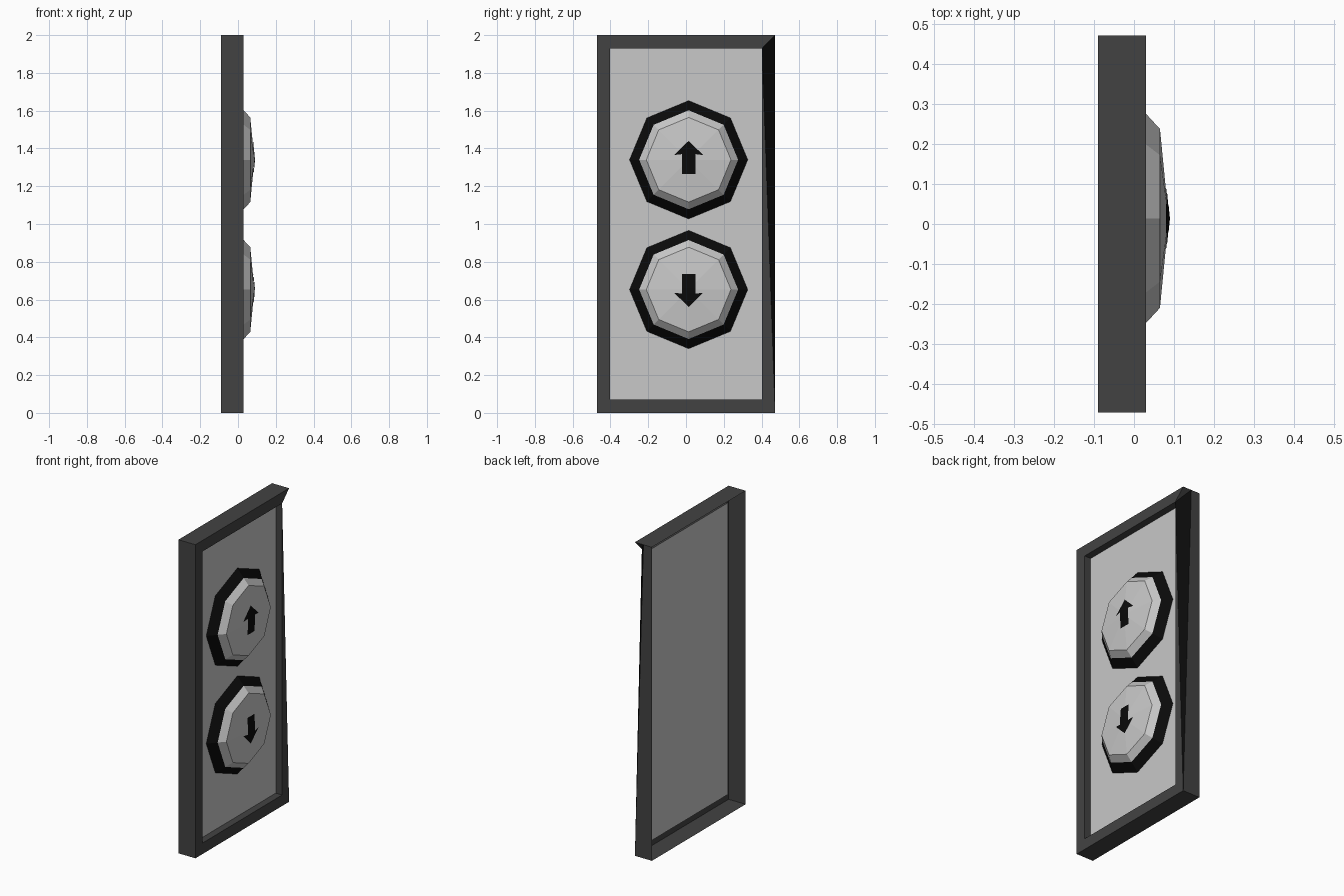
import bpy, bmesh, math

if "Cube" in bpy.data.objects:
    bpy.data.objects.remove(bpy.data.objects["Cube"])


def material(name, r, g, b):
    m = bpy.data.materials.new(name)
    m.diffuse_color = (r, g, b, 1)
    m.use_nodes = True
    m.node_tree.nodes["Principled BSDF"].inputs["Base Color"].default_value = m.diffuse_color
    return m


DARK = material("dark grey", 0.055, 0.055, 0.055)
LIGHT = material("light grey", 0.58, 0.58, 0.58)
BLACK = material("black", 0.003, 0.003, 0.003)


def make_object(name, bm, mats, recalc=True):
    if recalc:
        bmesh.ops.recalc_face_normals(bm, faces=bm.faces)
    me = bpy.data.meshes.new(name)
    bm.to_mesh(me)
    bm.free()
    for m in mats:
        me.materials.append(m)
    ob = bpy.data.objects.new(name, me)
    bpy.context.collection.objects.link(ob)
    return ob


# Frame: hollow shell open at the back, swept around four corners
def rect_ring(bm, x, inset):
    y, lo, hi = 0.472 - inset, inset, 2 - inset
    return [bm.verts.new((x, a, b)) for a, b in ((-y, lo), (y, lo), (y, hi), (-y, hi))]


bm = bmesh.new()
rings = [rect_ring(bm, x, i) for x, i in
         ((-0.09, 0), (-0.03, 0), (0.03, 0), (0.03, 0.07), (-0.015, 0.07))]
for i in range(4):
    for k in range(4):
        if k == 1 and i in (1, 2):
            continue  # this side has a collapsed outer corner, built below
        a, b, n = rings[i], rings[i + 1], (k + 1) % 4
        bm.faces.new((a[k], a[n], b[n], b[k]))
mid, outer, inner = rings[1:4]
bm.faces.new((outer[1], inner[2], inner[1]))
bm.faces.new((mid[1], mid[2], outer[1]))
bm.faces.new((mid[2], outer[2], inner[2]))
bm.faces.new((mid[2], inner[2], outer[1])).material_index = 1
make_object("frame", bm, [DARK, BLACK])

# Back panel inside the frame
bm = bmesh.new()
bm.faces.new(rect_ring(bm, -0.015, 0.07))
make_object("panel", bm, [LIGHT], recalc=False)

# Faceted domed buttons with a black lower band
CY, APEX, TOP_X, TOP_R = 0.014, 0.087, 0.065, 0.224


def button(name, cz):
    bm = bmesh.new()
    loops = []
    for x, r in ((-0.015, 0.313), (0.03, 0.262), (TOP_X, TOP_R)):
        loops.append([bm.verts.new((x, CY + r * math.cos(k * math.pi / 4),
                                    cz + r * math.sin(k * math.pi / 4))) for k in range(8)])
    tip = bm.verts.new((APEX, CY, cz))
    for k in range(8):
        n = (k + 1) % 8
        for i in range(2):
            f = bm.faces.new((loops[i][k], loops[i][n], loops[i + 1][n], loops[i + 1][k]))
            f.material_index = 1 if i == 0 else 0
        bm.faces.new((loops[2][k], loops[2][n], tip))
    make_object(name, bm, [LIGHT, BLACK], recalc=False)


def dome_x(y, z):
    # height of the octagonal cone at an offset from its centre
    d = max(y * math.cos(a) + z * math.sin(a)
            for a in [(k + 0.5) * math.pi / 4 for k in range(8)])
    return APEX - (APEX - TOP_X) * d / (TOP_R * math.cos(math.pi / 8))


# Arrow plates laid on the domes
def arrow(name, cz, sign, shift):
    bm = bmesh.new()

    def v(y, z):
        z = z * sign + shift
        return bm.verts.new((dome_x(y, z) + 0.003, CY + y, cz + z))

    rows = [[v(y, z) for y in (-0.035, 0, 0.035)] for z in (-0.075, 0, 0.03)]
    for a, b in zip(rows, rows[1:]):
        for c in range(2):
            bm.faces.new((a[c], a[c + 1], b[c + 1], b[c]))
    wing_l, wing_r, tip = v(-0.077, 0.025), v(0.077, 0.025), v(0, 0.1)
    base = [wing_l] + rows[2] + [wing_r]
    for p, q in zip(base, base[1:]):
        bm.faces.new((p, q, tip))
    if sign < 0:
        bmesh.ops.reverse_faces(bm, faces=bm.faces)
    make_object(name, bm, [BLACK], recalc=False)


button("upper_button", 1.34)
button("lower_button", 0.653)
arrow("up_arrow", 1.34, 1, 0)
arrow("down_arrow", 0.653, -1, 0.008)
